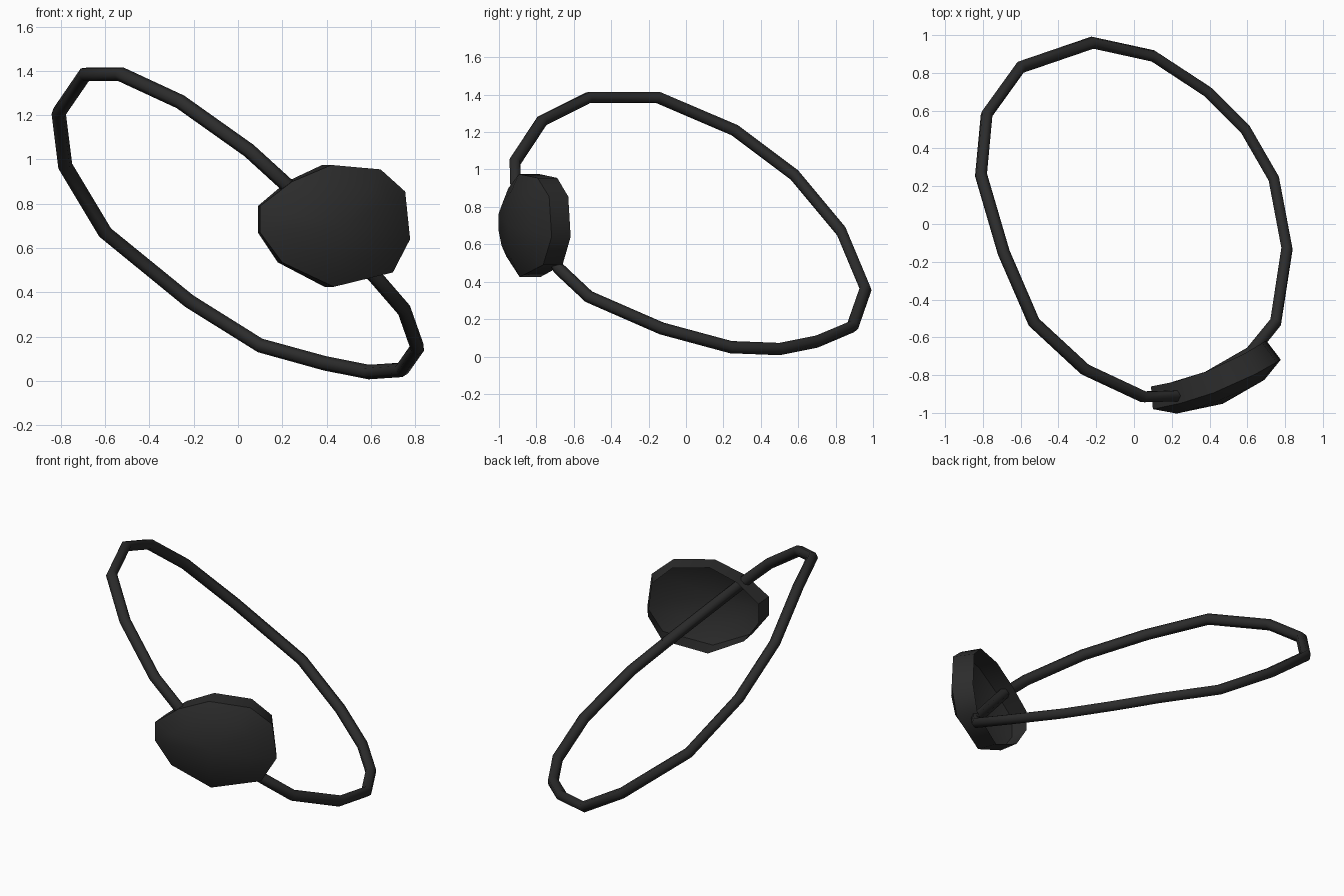
import bpy, bmesh
from mathutils import Vector

if "Cube" in bpy.data.objects:
    bpy.data.objects.remove(bpy.data.objects["Cube"])

black = bpy.data.materials.new("soft_black")
black.diffuse_color = (0.025, 0.025, 0.025, 1)
black.use_nodes = True
black.node_tree.nodes["Principled BSDF"].inputs["Base Color"].default_value = black.diffuse_color


def finish(obj, angle):
    obj.data.materials.clear()
    obj.data.materials.append(black)
    bpy.ops.object.select_all(action='DESELECT')
    obj.select_set(True)
    bpy.context.view_layer.objects.active = obj
    bpy.ops.object.shade_smooth_by_angle(angle=angle)


# Strap: one tilted closed loop whose straight last stretch runs behind the patch
path = [(0.22, -0.91, 0.885), (0.05, -0.915, 1.04), (-0.26, -0.77, 1.26),
        (-0.53, -0.52, 1.385), (-0.69, -0.15, 1.385), (-0.81, 0.26, 1.21),
        (-0.78, 0.58, 0.97), (-0.60, 0.83, 0.67), (-0.22, 0.96, 0.36),
        (0.10, 0.89, 0.16), (0.39, 0.70, 0.08), (0.59, 0.50, 0.04),
        (0.74, 0.24, 0.05), (0.81, -0.13, 0.15), (0.75, -0.52, 0.32),
        (0.62, -0.68, 0.47)]
curve = bpy.data.curves.new("strap", 'CURVE')
curve.dimensions = '3D'
curve.bevel_depth = 0.033
curve.bevel_resolution = 1
spline = curve.splines.new('POLY')
spline.points.add(len(path) - 1)
for point, co in zip(spline.points, path):
    point.co = (*co, 1)
spline.use_cyclic_u = True
strap = bpy.data.objects.new("strap", curve)
bpy.context.collection.objects.link(strap)
bpy.context.view_layer.objects.active = strap
strap.select_set(True)
bpy.ops.object.convert(target='MESH')
finish(bpy.context.view_layer.objects.active, 1.1)

# Patch: open-backed shell of ten sides, curved around the face
rim = [(0.09, 0.79), (0.22, 0.90), (0.38, 0.975), (0.58, 0.955), (0.68, 0.855),
       (0.70, 0.64), (0.63, 0.49), (0.39, 0.425), (0.18, 0.535), (0.09, 0.67)]
cx, cz = 0.40, 0.70


def patch_point(x, z, scale, depth):
    x, z = cx + (x - cx) * scale, cz + (z - cz) * scale
    u = x - 0.09
    y = -0.86 + 0.28 * u + 0.41 * u * (x - 0.41)
    return Vector((x + depth * (0.01 + 0.11 * u), y + depth * (-0.12 + 0.03 * u), z))


bm = bmesh.new()
rings = [[bm.verts.new(patch_point(x, z, s, d)) for x, z in rim]
         for s, d in [(1, 0), (1, 1), (0.66, 1.4)]]
tip = bm.verts.new(patch_point(cx, cz, 0, 1.6))
n = len(rim)
for i in range(n):
    j = (i + 1) % n
    for a, b in zip(rings, rings[1:]):
        bm.faces.new((a[i], a[j], b[j], b[i]))
    bm.faces.new((rings[-1][i], rings[-1][j], tip))
bmesh.ops.recalc_face_normals(bm, faces=bm.faces)
# Outward means the tip faces the front
if sum(f.normal.y for f in tip.link_faces) > 0:
    bmesh.ops.reverse_faces(bm, faces=bm.faces)
mesh = bpy.data.meshes.new("eye_patch")
bm.to_mesh(mesh)
bm.free()
patch = bpy.data.objects.new("eye_patch", mesh)
bpy.context.collection.objects.link(patch)
finish(patch, 0.9)
